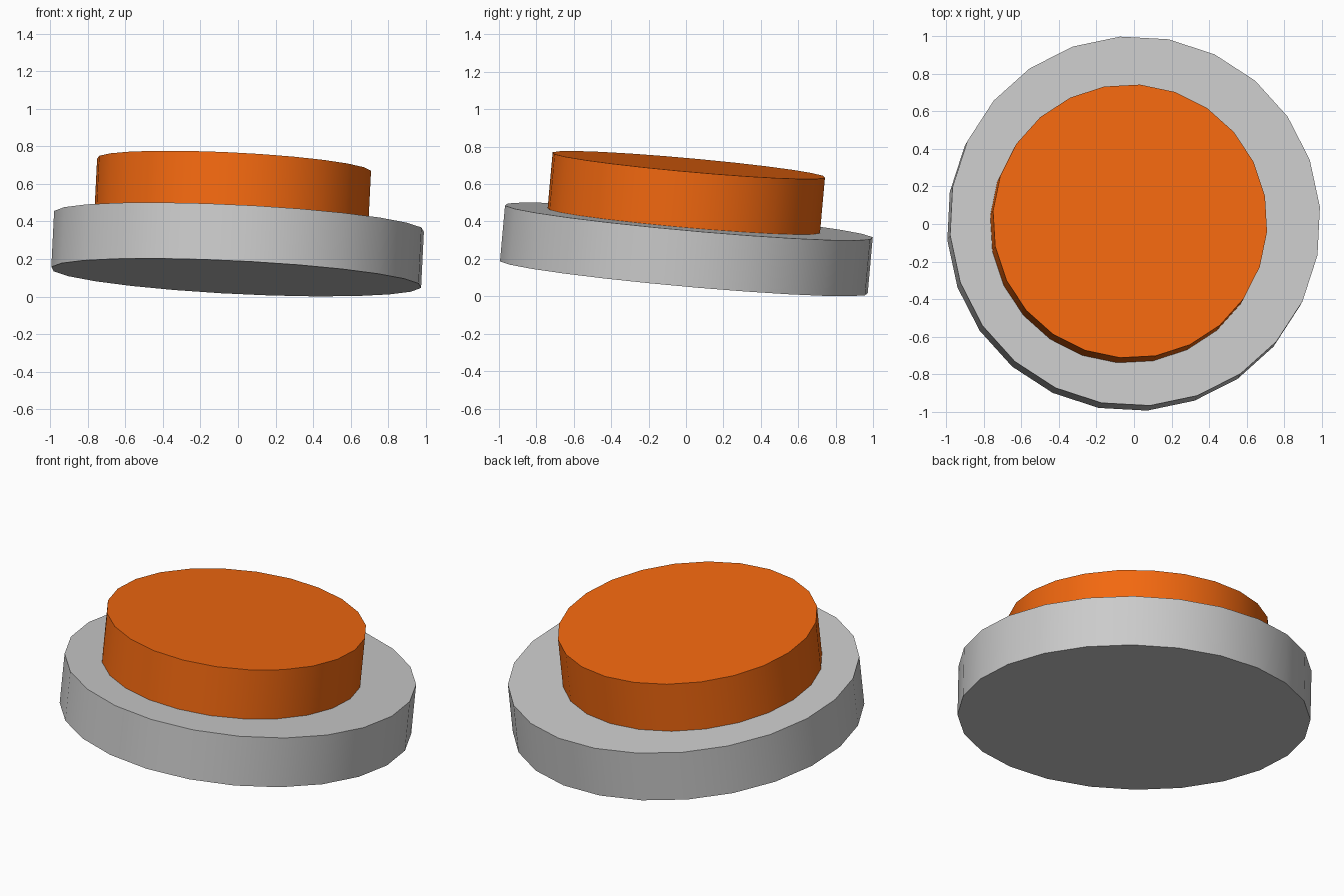
import bpy
import math
from mathutils import Matrix, Vector

if "Cube" in bpy.data.objects:
    bpy.data.objects.remove(bpy.data.objects["Cube"])

# The whole button leans slightly, so both parts share one tilted axis
AXIS = Vector((0.050, 0.090, 1.0)).normalized()
TILT = Vector((0, 0, 1)).rotation_difference(AXIS).to_matrix().to_4x4()


def disc(name, radius, height, centre, phase):
    """24-sided cylinder along the tilted axis, turned by phase degrees."""
    bpy.ops.mesh.primitive_cylinder_add(vertices=24, radius=radius, depth=height)
    ob = bpy.context.object
    ob.name = name
    # Primitive has its first vertex on +y, and 90 is a multiple of the 15 degree step
    ob.matrix_world = (Matrix.Translation(centre) @ TILT
                       @ Matrix.Rotation(math.radians(phase), 4, 'Z'))
    bpy.ops.object.shade_smooth_by_angle(angle=math.radians(30))
    return ob


# Grey housing
housing_centre = Vector((-0.002, 0.002, 0.251))
housing = disc("housing", 0.99, 0.30, housing_centre, 4.5)

# Orange push cap, slightly off centre, resting on the housing
top_centre = Vector((-0.021, 0.015, 0.702))
cap = disc("push_cap", 0.733, 0.31, top_centre - AXIS * 0.155, 10.7 - 15)

orange = bpy.data.materials.new("orange")
orange.diffuse_color = (0.9, 0.14, 0.005, 1)
orange.use_nodes = True
orange.node_tree.nodes["Principled BSDF"].inputs["Base Color"].default_value = orange.diffuse_color
cap.data.materials.append(orange)
